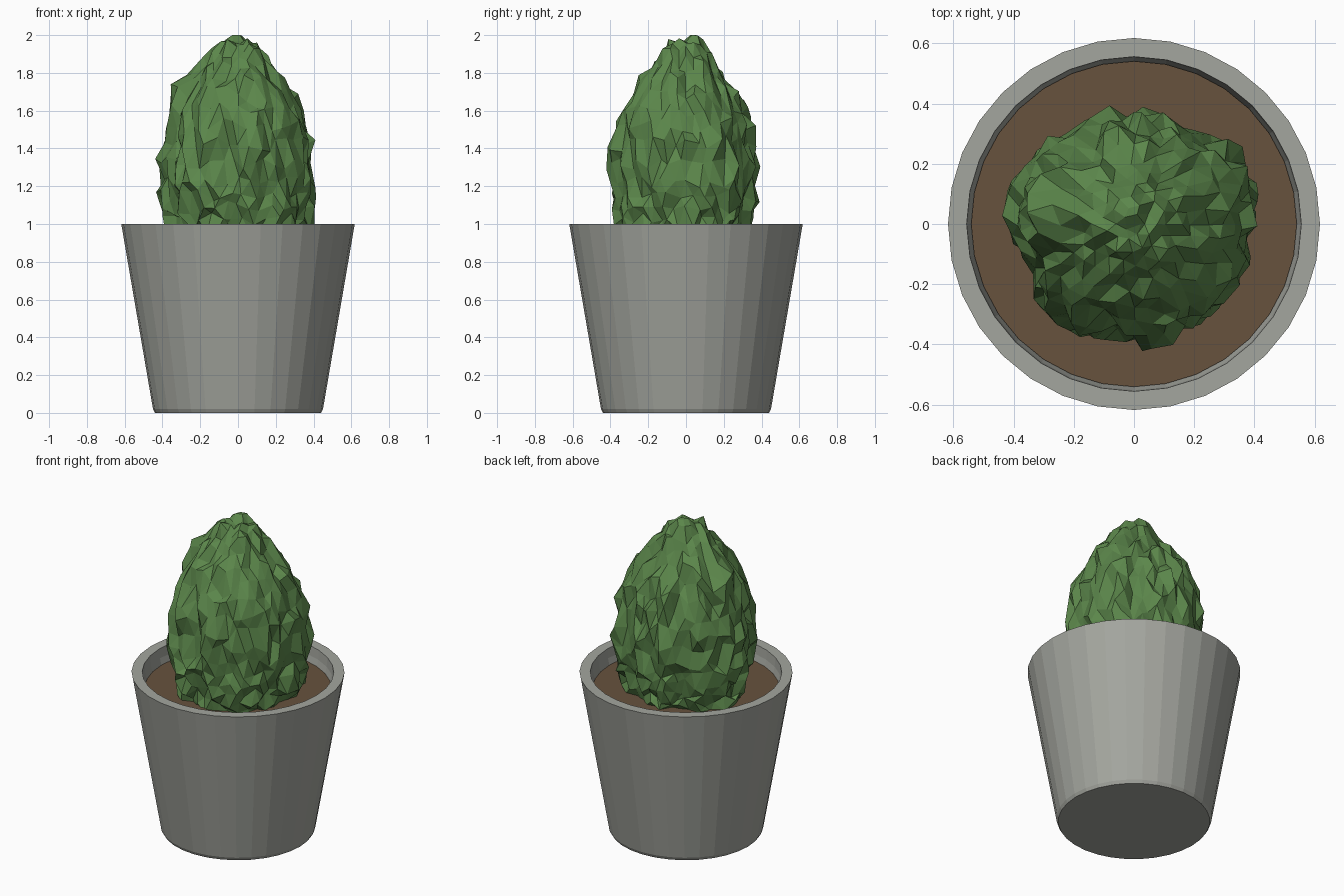
import bpy, bmesh, math, random
from mathutils import Vector

if "Cube" in bpy.data.objects:
    bpy.data.objects.remove(bpy.data.objects["Cube"])

random.seed(7)


def material(name, rgb):
    m = bpy.data.materials.new(name)
    m.diffuse_color = (*rgb, 1)
    m.use_nodes = True
    m.node_tree.nodes["Principled BSDF"].inputs["Base Color"].default_value = m.diffuse_color
    return m


def finish(name, bm, mat):
    bmesh.ops.recalc_face_normals(bm, faces=bm.faces)
    me = bpy.data.meshes.new(name)
    bm.to_mesh(me)
    bm.free()
    me.materials.append(mat)
    ob = bpy.data.objects.new(name, me)
    bpy.context.collection.objects.link(ob)
    return ob


def lathe(name, profile, mat, sides=32):
    """Revolve (radius, z) points around z and cap both ends."""
    bm = bmesh.new()
    rings = []
    for r, z in profile:
        rings.append([bm.verts.new((r * math.cos(2 * math.pi * i / sides),
                                    r * math.sin(2 * math.pi * i / sides), z))
                      for i in range(sides)])
    for a, b in zip(rings, rings[1:]):
        for i in range(sides):
            j = (i + 1) % sides
            bm.faces.new((a[i], a[j], b[j], b[i]))
    bm.faces.new(rings[0])
    bm.faces.new(rings[-1])
    return finish(name, bm, mat)


def interp(table, x):
    for (x0, y0), (x1, y1) in zip(table, table[1:]):
        if x <= x1:
            return y0 + (y1 - y0) * max(0, x - x0) / (x1 - x0)
    return table[-1][1]


grey = material("pot grey", (0.37, 0.38, 0.345))
brown = material("soil brown", (0.135, 0.085, 0.048))
green = material("leaf green", (0.105, 0.24, 0.07))

# Pot: tapered, with a thick open rim
lathe("pot", [(0.44, 0), (0.45, 0.02), (0.606, 0.93), (0.618, 1.0),
              (0.556, 1.0), (0.552, 0.94), (0.53, 0.84)], grey)

# Soil disc inside the pot
lathe("soil", [(0.535, 0.86), (0.541, 0.9)], brown)

# Bush: jagged egg, shaped by a plan outline and a height profile
outline = [(0, .42), (10, .445), (38, .44), (60, .37), (90, .41), (120, .39),
           (145, .44), (170, .445), (190, .42), (205, .38), (220, .42),
           (240, .44), (260, .39), (280, .44), (300, .43), (315, .42),
           (330, .41), (360, .42)]
profile = [(.70, 0), (.80, .7), (.88, .84), (1.0, .92), (1.2, 1), (1.35, .98),
           (1.5, .93), (1.6, .85), (1.7, .70), (1.8, .52), (1.9, .36),
           (1.96, .22), (2.0, .0)]

bm = bmesh.new()
bmesh.ops.create_icosphere(bm, subdivisions=4, radius=1)
for v in bm.verts:
    n = v.co.normalized()
    z = 1.22 + n.z * (0.77 if n.z > 0 else 0.52)
    ang = math.atan2(n.y, n.x)
    r = interp(outline, math.degrees(ang) % 360) * interp(profile, z)
    # Shoulder on the left side
    d = math.degrees(math.acos(max(-1, min(1, math.cos(ang - math.radians(172))))))
    r += 0.07 * math.exp(-(d / 25) ** 2 - ((z - 1.72) / 0.09) ** 2)
    # Ragged leaves
    r *= 1.02 - 0.17 * random.random()
    twist = random.uniform(-0.03, 0.03)
    v.co = Vector((r * math.cos(ang + twist), r * math.sin(ang + twist),
                   min(2.0, z + random.uniform(-0.035, 0.035))))
top = max(bm.verts, key=lambda v: v.co.z)
top.co.z = 2.0
finish("bush", bm, green)
